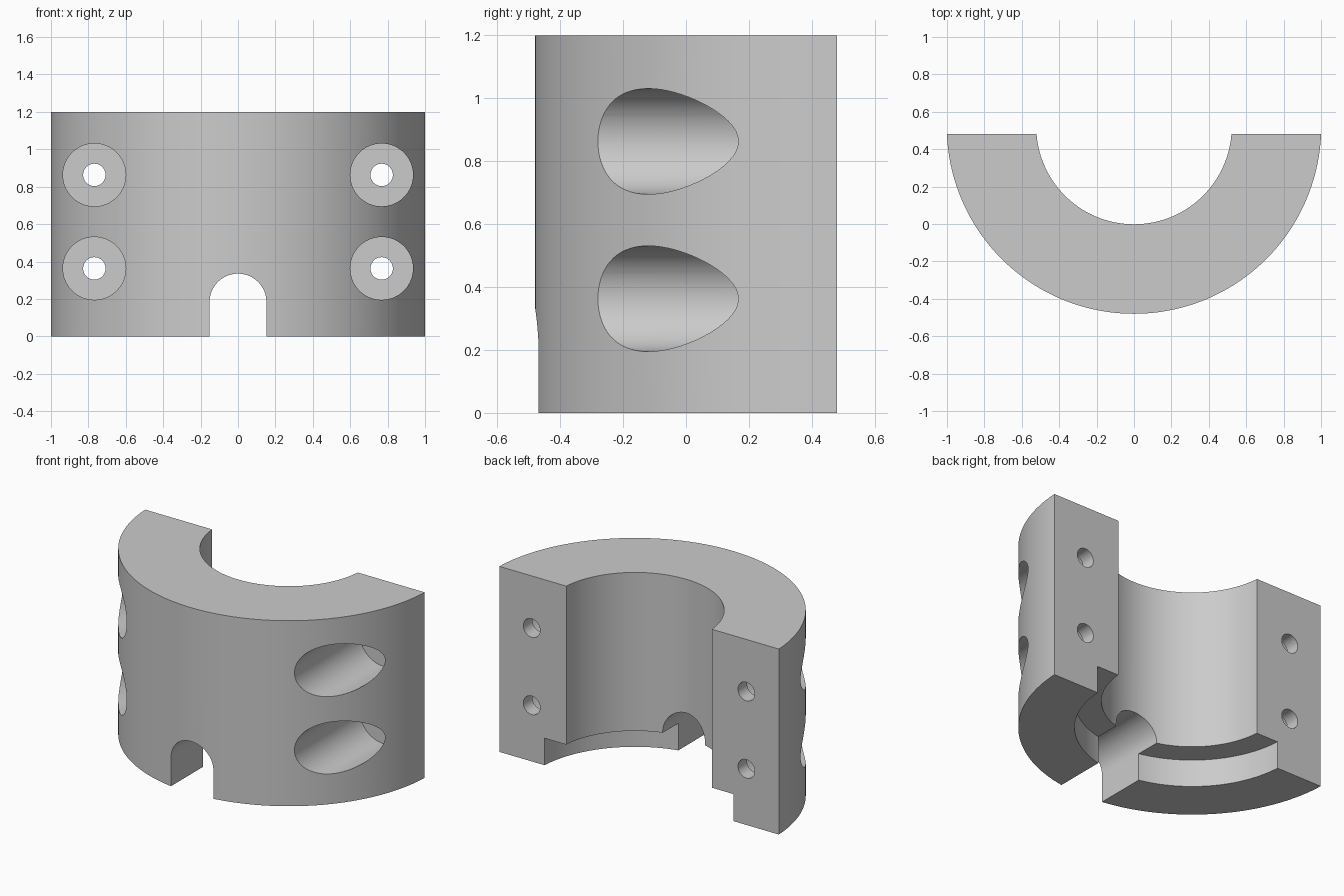
import bpy, bmesh
from math import pi, asin, cos, sin
from mathutils import Vector

if "Cube" in bpy.data.objects:
    bpy.data.objects.remove(bpy.data.objects["Cube"], do_unlink=True)

HEIGHT, BACK, AXIS_Y = 1.2, 0.48, 0.521
OUTER, INNER, RECESS = 1.001, 0.5225, 0.677

grey = bpy.data.materials.new("plain grey")
grey.use_nodes = True
grey.diffuse_color = (0.6, 0.6, 0.6, 1)
grey.node_tree.nodes["Principled BSDF"].inputs["Base Color"].default_value = (0.6, 0.6, 0.6, 1)


def arc(cx, cy, r, start, end, n):
    return [(cx + r * cos(start + (end - start) * i / n),
             cy + r * sin(start + (end - start) * i / n)) for i in range(n + 1)]


def prism(name, outline, low, high, along_y=False):
    """Extrude a flat outline along z, or an x-z outline along y."""
    bm = bmesh.new()
    verts = [bm.verts.new((a, low, b) if along_y else (a, b, low)) for a, b in outline]
    face = bm.faces.new(verts)
    moved = bmesh.ops.extrude_face_region(bm, geom=[face])["geom"]
    shift = Vector((0, high - low, 0) if along_y else (0, 0, high - low))
    bmesh.ops.translate(bm, vec=shift, verts=[v for v in moved if isinstance(v, bmesh.types.BMVert)])
    bmesh.ops.recalc_face_normals(bm, faces=bm.faces)
    mesh = bpy.data.meshes.new(name)
    bm.to_mesh(mesh)
    bm.free()
    mesh.materials.append(grey)
    obj = bpy.data.objects.new(name, mesh)
    bpy.context.collection.objects.link(obj)
    return obj


def disc(cx, cy, r, n):
    return arc(cx, cy, r, 0, 2 * pi, n)[:-1]


# Half ring body, cut just short of the full half circle
def half_arc(r):
    trim = asin((AXIS_Y - BACK) / r)
    return arc(0, AXIS_Y, r, pi + trim, 2 * pi - trim, 96)


body = prism("half_clamp_body", half_arc(OUTER) + half_arc(INNER)[::-1], 0, HEIGHT)

# Recess under the bore and arched notch through the front wall
cutters = [
    prism("recess_cutter", disc(0, AXIS_Y, RECESS, 192), -0.1, 0.175),
    prism("notch_cutter", [(-0.152, -0.1)] + arc(0, 0.183, 0.152, pi, 0, 40) + [(0.152, -0.1)],
          -0.8, 0.4, along_y=True),
]

# Four counterbored bolt holes
for x in (-0.768, 0.768):
    for z in (0.363, 0.863):
        cutters.append(prism("counterbore_cutter", disc(x, z, 0.168, 64), -0.9, 0.388, along_y=True))
        cutters.append(prism("bolt_hole_cutter", disc(x, z, 0.06, 40), 0.2, 0.7, along_y=True))

for cutter in cutters:
    cutter.hide_render = True
    mod = body.modifiers.new(cutter.name, "BOOLEAN")
    mod.operation, mod.solver, mod.object = "DIFFERENCE", "EXACT", cutter

# Bake the cuts and drop the cutters
bpy.context.view_layer.update()
cut_mesh = bpy.data.meshes.new_from_object(body.evaluated_get(bpy.context.evaluated_depsgraph_get()))
body.modifiers.clear()
body.data = cut_mesh
for cutter in cutters:
    bpy.data.objects.remove(cutter, do_unlink=True)

bpy.ops.object.select_all(action="DESELECT")
body.select_set(True)
bpy.context.view_layer.objects.active = body
bpy.ops.object.shade_smooth_by_angle(angle=pi / 6)
